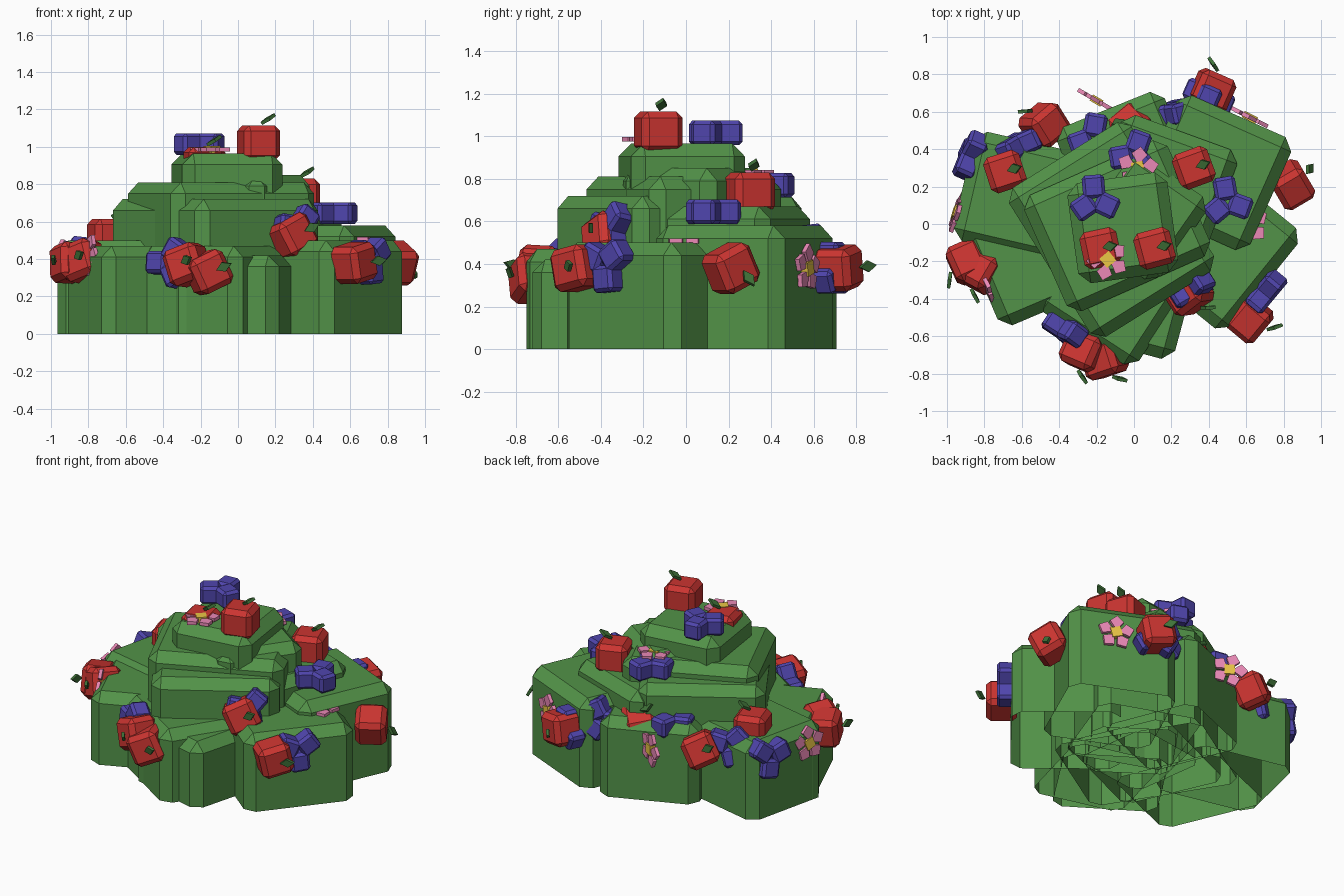
import bpy, bmesh, math
from mathutils import Vector, Matrix

if "Cube" in bpy.data.objects:
    bpy.data.objects.remove(bpy.data.objects["Cube"])


def material(name, rgb):
    m = bpy.data.materials.new(name)
    m.diffuse_color = (*rgb, 1)
    m.use_nodes = True
    m.node_tree.nodes["Principled BSDF"].inputs["Base Color"].default_value = m.diffuse_color
    return m


GREEN = material("foliage_green", (0.085, 0.29, 0.065))
LEAF = material("leaf_green", (0.05, 0.17, 0.04))
RED = material("fruit_red", (0.60, 0.035, 0.03))
BLUE = material("berry_blue", (0.08, 0.06, 0.42))
PINK = material("petal_pink", (0.83, 0.25, 0.47))
YELLOW = material("flower_yellow", (0.83, 0.57, 0.06))


def finish(bm, name, mats):
    me = bpy.data.meshes.new(name)
    bm.to_mesh(me)
    bm.free()
    for m in mats:
        me.materials.append(m)
    ob = bpy.data.objects.new(name, me)
    bpy.context.collection.objects.link(ob)
    return ob


def add_tmp(bm, tmp, index):
    remap = {v: bm.verts.new(v.co) for v in tmp.verts}
    for f in tmp.faces:
        bm.faces.new([remap[v] for v in f.verts]).material_index = index
    tmp.free()


def add_box(bm, size, mat4, bevel, index=0, open_base=False):
    """Chamfered box; open_base keeps a sharp rim and drops the bottom face."""
    tmp = bmesh.new()
    bmesh.ops.create_cube(tmp, size=1, matrix=Matrix.Diagonal((*size, 1)))
    edges = [e for e in tmp.edges
             if not (open_base and all(v.co.z < 0 for v in e.verts))]
    if bevel:
        bmesh.ops.bevel(tmp, geom=edges, offset=bevel, segments=1,
                        affect='EDGES', profile=0.5)
    bmesh.ops.recalc_face_normals(tmp, faces=tmp.faces)
    if open_base:
        under = [f for f in tmp.faces if f.normal.z < -0.9]
        bmesh.ops.delete(tmp, geom=under, context='FACES')
    tmp.transform(mat4)
    add_tmp(bm, tmp, index)


def add_kite(bm, outline, thick, mat4, index):
    """Thin extruded outline used for petals and leaves."""
    tmp = bmesh.new()
    face = tmp.faces.new([tmp.verts.new((x, y, -thick / 2)) for x, y in outline])
    ext = bmesh.ops.extrude_face_region(tmp, geom=[face], use_keep_orig=True)
    for v in ext["geom"]:
        if isinstance(v, bmesh.types.BMVert):
            v.co.z += thick
    bmesh.ops.recalc_face_normals(tmp, faces=tmp.faces)
    tmp.transform(mat4)
    add_tmp(bm, tmp, index)


def frame(pos, normal, spin):
    """Local z along the outward normal, then a spin about it."""
    if normal[2] > 0.9:
        spin += 180
    q = Vector(normal).to_track_quat('Z', 'Y')
    return (Matrix.Translation(pos) @ q.to_matrix().to_4x4()
            @ Matrix.Rotation(math.radians(spin), 4, 'Z'))


def foliage(name, x, y, w, d, rot, top, bevel=0.06):
    bm = bmesh.new()
    m = Matrix.Translation((x, y, top / 2)) @ Matrix.Rotation(math.radians(rot), 4, 'Z')
    add_box(bm, (w, d, top), m, bevel, open_base=True)
    finish(bm, name, [GREEN])


def fruit(name, pos, normal, spin=0):
    bm = bmesh.new()
    f = frame(pos, normal, spin)
    add_box(bm, (0.2, 0.2, 0.19), f, 0.03)
    leaf = f @ Matrix.Translation((0.015, 0, 0.105)) @ Matrix.Rotation(math.radians(-32), 4, 'Y')
    add_kite(bm, [(0, 0), (0.045, -0.027), (0.09, 0), (0.045, 0.027)], 0.018, leaf, 1)
    finish(bm, name, [RED, LEAF])


def berries(name, pos, normal, spin=0):
    bm = bmesh.new()
    f = frame(pos, normal, spin)
    for i in range(3):
        m = f @ Matrix.Rotation(i * math.tau / 3, 4, 'Z') @ Matrix.Translation((0.07, 0, 0))
        add_box(bm, (0.125, 0.12, 0.115), m, 0.017)
    finish(bm, name, [BLUE])


def flower(name, pos, normal, spin=0):
    bm = bmesh.new()
    f = frame(pos, normal, spin)
    for i in range(5):
        m = f @ Matrix.Rotation(i * math.tau / 5, 4, 'Z')
        add_kite(bm, [(0.015, 0), (0.075, -0.043), (0.115, 0), (0.075, 0.043)], 0.022, m, 0)
    add_box(bm, (0.065, 0.065, 0.037), f, 0, 1)
    finish(bm, name, [PINK, YELLOW])


# Overlapping bush blocks: x, y, width, depth, turn, top height
for args in [
    ("bush_base_back_right", .425, .275, .67, .66, -24, .58),
    ("bush_base_front_right", .44, -.12, .69, .66, 51, .50),
    ("bush_base_front_left", -.53, -.11, .68, .70, 23, .47),
    ("bush_base_back_left", -.59, .14, .66, .60, -13, .50),
    ("bush_base_back", -.03, .325, .62, .62, 22, .52),
    ("bush_base_front", -.10, -.34, .64, .64, -33, .47),
    ("bush_base_front_low", .00, -.34, .60, .66, -15, .42),
    ("bush_tier_low", -.12, -.03, .78, .94, 32, .72),
    ("bush_tier_side", .15, .18, .66, .66, -20, .67),
    ("bush_tier_mid", -.09, -.01, .84, .68, 24, .81),
    ("bush_tier_high", .05, .04, .52, .54, -35, .85),
    ("bush_tier_top", -.06, -.02, .54, .54, 8, .965),
]:
    foliage(*args)

# Red fruit: centre, outward direction, spin
for i, (p, n, s) in enumerate([
    ((.11, -.13, 1.02), (0, 0, 1), 15),
    ((-.18, -.13, .905), (0, 0, 1), 12),
    ((.32, .30, .735), (0, 0, 1), 20),
    ((-.69, .28, .52), (0, 0, 1), 18),
    ((-.48, .53, .40), (-.5, .8, .3), 25),
    ((-.89, -.20, .38), (-.9, -.4, .05), 10),
    ((-.83, -.25, .39), (-.5, -.85, .1), 20),
    ((-.27, -.68, .37), (-.4, -.9, .05), 20),
    ((-.16, -.72, .33), (.3, -.95, .05), 25),
    ((.62, -.51, .38), (.77, -.64, 0), 12),
    ((.29, -.37, .52), (.5, -.8, .2), 25),
    ((.84, .21, .38), (.85, .5, 0), -65),
    ((.42, .715, .38), (.4, .91, 0), 10),
    ((-.02, .51, .46), (-.2, .5, .85), 20),
]):
    fruit(f"fruit_{i + 1}", p, n, s)

# Blue berry clusters
for i, (p, n, s) in enumerate([
    ((-.21, .13, 1.015), (0, 0, 1), 95),
    ((.50, .12, .645), (0, 0, 1), 100),
    ((-.22, .46, .49), (0, 0, 1), 80),
    ((.00, .37, .77), (0, 0, 1), 70),
    ((-.87, .37, .40), (-.9, .4, .1), 20),
    ((-.62, .42, .43), (-.4, .85, .1), 45),
    ((.40, .68, .37), (.4, .91, 0), 90),
    ((.70, -.37, .40), (.77, -.64, 0), 35),
    ((.32, -.35, .56), (.5, -.8, .2), 50),
    ((-.36, -.57, .38), (-.55, -.83, .1), 60),
    ((.20, .59, .45), (-.2, .9, .1), 0),
]):
    berries(f"berries_{i + 1}", p, n, s)

# Flowers
for i, (p, n, s) in enumerate([
    ((-.14, -.19, .985), (0, 0, 1), 40),
    ((.02, .30, .83), (0, 0, 1), 10),
    ((-.95, .06, .39), (-.94, .3, .1), 20),
    ((-.20, .66, .38), (.5, .86, 0), 0),
    ((.62, .57, .38), (.45, .89, 0), 15),
    ((.61, .00, .508), (0, 0, 1), 30),
    ((-.80, -.31, .42), (-.9, -.4, .1), 0),
]):
    flower(f"flower_{i + 1}", p, n, s)
